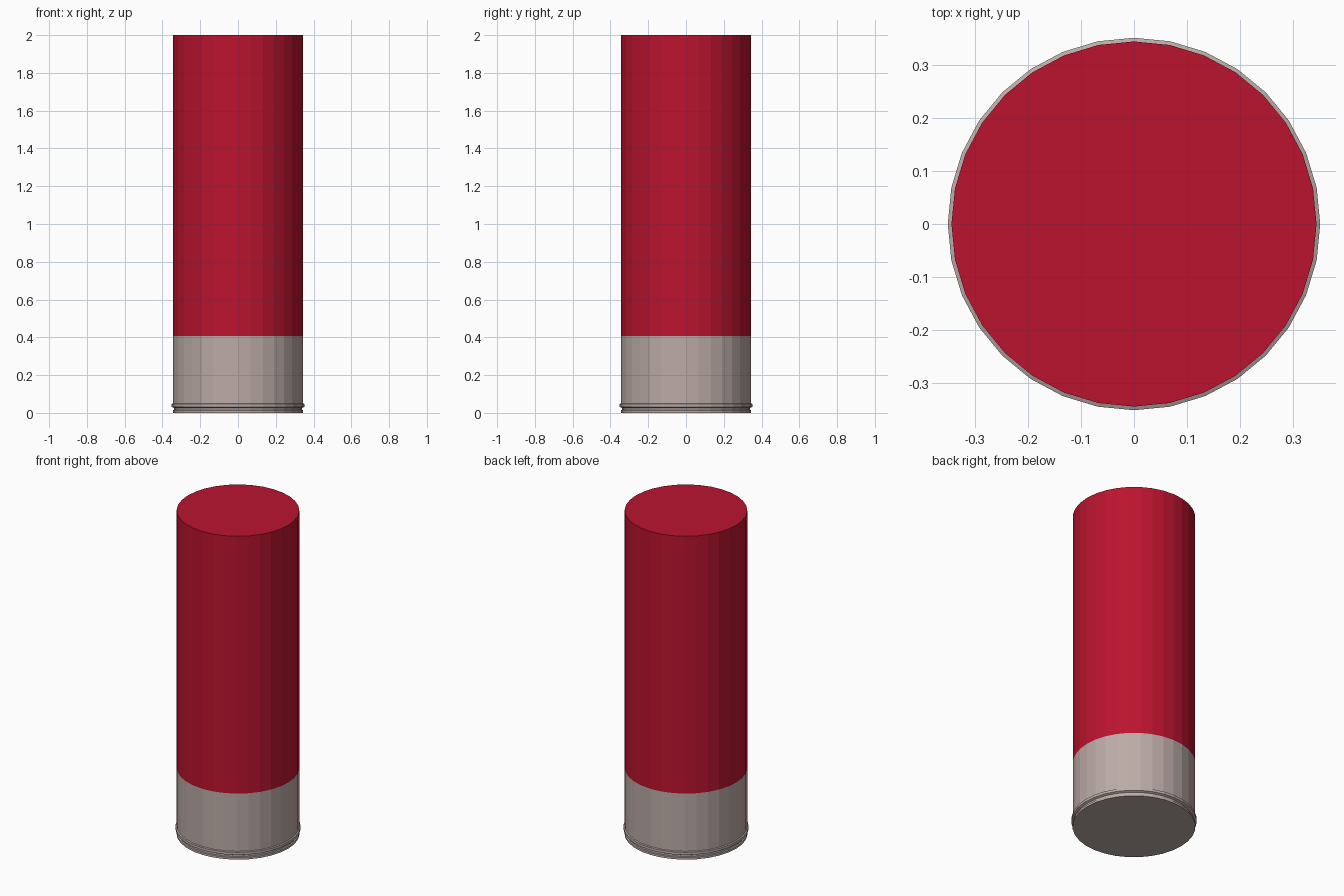
import bpy, bmesh
from math import cos, sin, tau

if "Cube" in bpy.data.objects:
    bpy.data.objects.remove(bpy.data.objects["Cube"])

SIDES = 32


def material(name, rgb):
    m = bpy.data.materials.new(name)
    m.diffuse_color = (*rgb, 1)
    m.use_nodes = True
    m.node_tree.nodes["Principled BSDF"].inputs["Base Color"].default_value = m.diffuse_color
    return m


def lathe(name, profile, mat, cap_bottom=False, cap_top=False):
    """Revolve (radius, z) points, listed from bottom to top, around z."""
    bm = bmesh.new()
    rings = [[bm.verts.new((r * cos(tau * i / SIDES), r * sin(tau * i / SIDES), z))
              for i in range(SIDES)] for r, z in profile]
    for low, high in zip(rings, rings[1:]):
        for i in range(SIDES):
            j = (i + 1) % SIDES
            bm.faces.new((low[i], low[j], high[j], high[i]))
    if cap_bottom:
        bm.faces.new(rings[0][::-1])
    if cap_top:
        bm.faces.new(rings[-1])
    mesh = bpy.data.meshes.new(name)
    bm.to_mesh(mesh)
    bm.free()
    mesh.materials.append(mat)
    ob = bpy.data.objects.new(name, mesh)
    bpy.context.collection.objects.link(ob)
    return ob


red = material("red_plastic", (0.5, 0.007, 0.028))
metal = material("warm_metal", (0.5, 0.41, 0.385))

# Metal base cup: bottom lip, groove, raised rim, then straight wall
lathe("metal_base", [(0.345, 0.0), (0.345, 0.013), (0.339, 0.016), (0.339, 0.026),
                     (0.351, 0.032), (0.351, 0.048), (0.344, 0.051), (0.344, 0.408)],
      metal, cap_bottom=True)

# Red tube, flush with the cup and closed on top
lathe("red_tube", [(0.344, 0.408), (0.344, 2.0)], red, cap_top=True)
